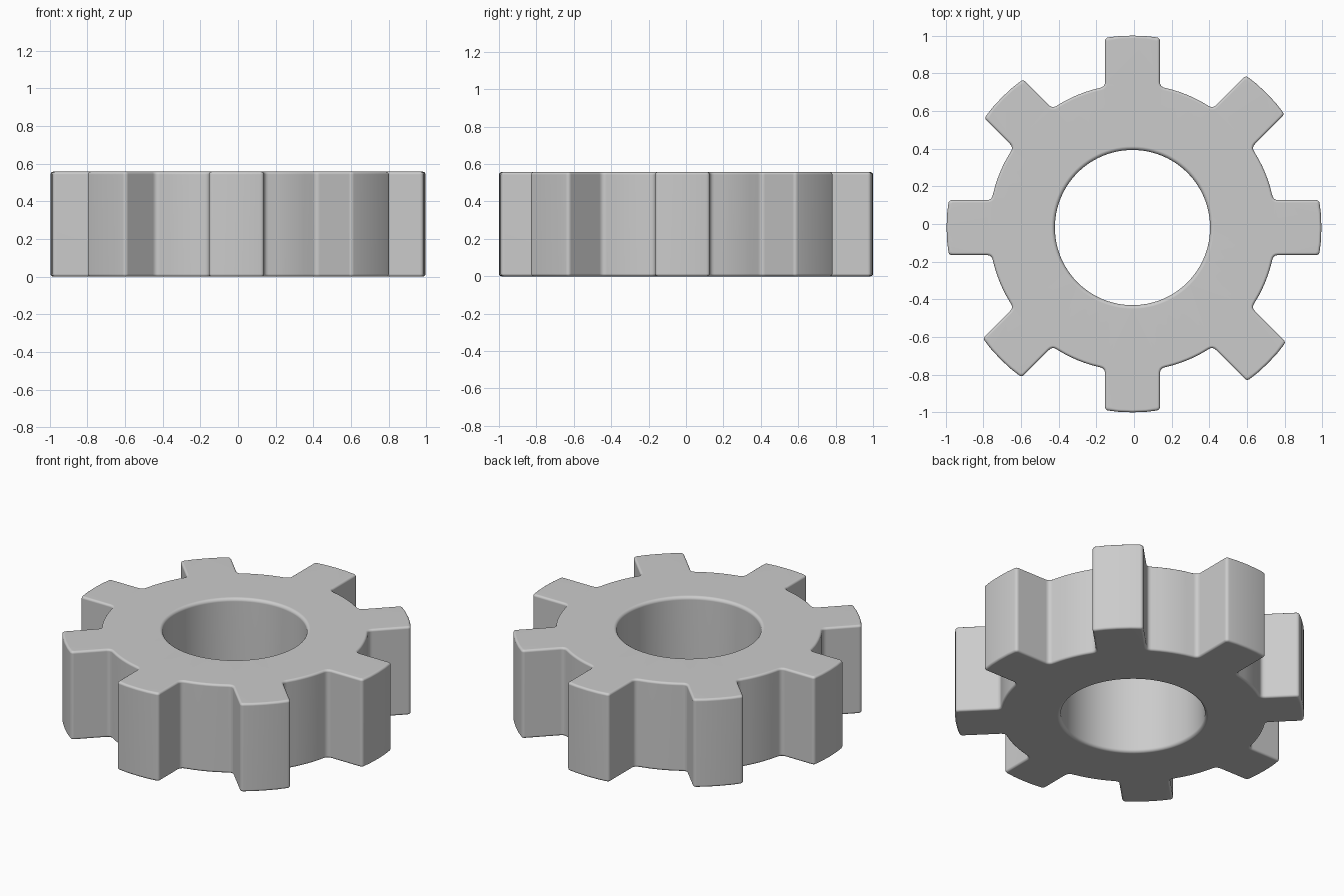
import bpy, bmesh, math
from mathutils import Vector

if "Cube" in bpy.data.objects:
    bpy.data.objects.remove(bpy.data.objects["Cube"])

H = 0.557          # thickness
BODY = 0.762       # root circle radius
HOLE = 0.412       # bore radius
HALF = 0.146       # tooth half width
BEVEL = 0.014
# tip radius of each tooth, counter-clockwise from +x (slightly uneven)
TIPS = [1.003, 1.008, 1.019, 0.979, 0.987, 0.99, 0.981, 1.018]


def round_corner(prev, p, nxt, r, n=4):
    # quadratic rounding of one corner
    a = p + (prev - p).normalized() * r
    b = p + (nxt - p).normalized() * r
    return [a * (1 - t) ** 2 + p * 2 * t * (1 - t) + b * t ** 2
            for t in [i / n for i in range(n + 1)]]


def polar(r, a):
    return Vector((r * math.cos(a), r * math.sin(a)))


def gear_outline():
    pts = []
    for k, tip in enumerate(TIPS):
        mid = k * math.pi / 4
        ra, ta = math.asin(HALF / BODY), math.asin(HALF / tip)
        r0, t0 = polar(BODY, mid - ra), polar(tip, mid - ta)
        t1, r1 = polar(tip, mid + ta), polar(BODY, mid + ra)
        pts += round_corner(polar(BODY, mid - ra - 0.06), r0, t0, 0.025)
        pts += round_corner(r0, t0, polar(tip, mid), 0.02)
        pts += [polar(tip, mid + ta * f) for f in (-0.5, 0, 0.5)]
        pts += round_corner(polar(tip, mid), t1, r1, 0.02)
        pts += round_corner(t1, r1, polar(BODY, mid + ra + 0.06), 0.025)
        gap = math.pi / 4 - 2 * ra
        pts += [polar(BODY, mid + ra + gap * i / 8) for i in range(2, 7)]
    return pts


def inset(pts, d):
    # move a counter-clockwise outline inwards by d
    out = []
    for i, p in enumerate(pts):
        e0 = (p - pts[i - 1]).normalized()
        e1 = (pts[(i + 1) % len(pts)] - p).normalized()
        n0, n1 = Vector((-e0.y, e0.x)), Vector((-e1.y, e1.x))
        n = (n0 + n1).normalized()
        out.append(p + n * d / max(n.dot(n0), 0.3))
    return out


def wall(bm, pts, sign, bevel):
    # vertical wall with rounded rims; returns its bottom and top edges
    arc = [(bevel * (1 - math.sin(a)), bevel * (1 - math.cos(a)))
           for a in [i * math.pi / 8 for i in range(5)]]
    levels = arc + [(d, H - z) for d, z in reversed(arc)]
    rings = [[bm.verts.new((p.x, p.y, z)) for p in inset(pts, sign * d)]
             for d, z in levels]
    n = len(pts)
    for a, b in zip(rings, rings[1:]):
        for i in range(n):
            j = (i + 1) % n
            bm.faces.new((a[i], a[j], b[j], b[i]))
    return [[bm.edges.get((r[i - 1], r[i])) for i in range(n)]
            for r in (rings[0], rings[-1])]


bm = bmesh.new()
outer = wall(bm, gear_outline(), 1, BEVEL)
bore = wall(bm, [polar(HOLE, i * math.tau / 96) for i in range(96)], -1, 0.02)
# flat ring caps
for o, b in zip(outer, bore):
    bmesh.ops.triangle_fill(bm, edges=o + b, use_beauty=True)
bmesh.ops.recalc_face_normals(bm, faces=bm.faces[:])

# centre the bounds on the origin
for ax in (0, 1):
    c = [v.co[ax] for v in bm.verts]
    m = (min(c) + max(c)) / 2
    for v in bm.verts:
        v.co[ax] -= m

mesh = bpy.data.meshes.new("gear_wheel")
bm.to_mesh(mesh)
bm.free()
gear = bpy.data.objects.new("gear_wheel", mesh)
bpy.context.collection.objects.link(gear)

mat = bpy.data.materials.new("light_grey")
mat.diffuse_color = (0.6, 0.6, 0.6, 1)
mat.use_nodes = True
mat.node_tree.nodes["Principled BSDF"].inputs["Base Color"].default_value = mat.diffuse_color
mesh.materials.append(mat)

bpy.context.view_layer.objects.active = gear
gear.select_set(True)
bpy.ops.object.shade_smooth_by_angle(angle=math.radians(40))
wn = gear.modifiers.new("flat_caps", 'WEIGHTED_NORMAL')
wn.keep_sharp = True
